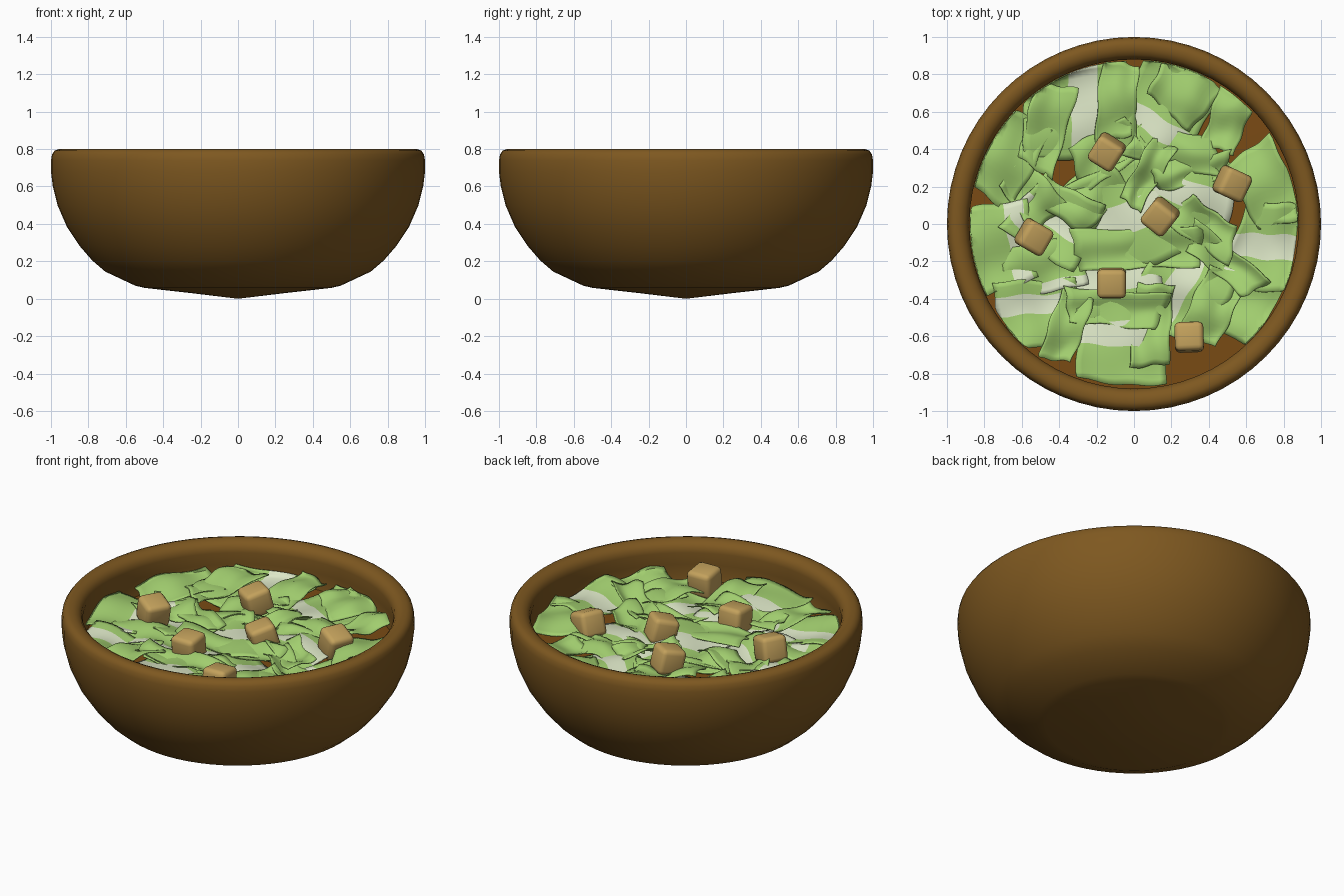
import bpy, bmesh, math, random
from mathutils import Matrix, Vector

if "Cube" in bpy.data.objects:
    bpy.data.objects.remove(bpy.data.objects["Cube"])

random.seed(11)


def material(name, rgb):
    def lin(c):
        c /= 255
        return c / 12.92 if c <= 0.04045 else ((c + 0.055) / 1.055) ** 2.4
    m = bpy.data.materials.new(name)
    m.diffuse_color = (*[lin(c) for c in rgb], 1)
    m.use_nodes = True
    m.node_tree.nodes["Principled BSDF"].inputs["Base Color"].default_value = m.diffuse_color
    return m


WOOD = material("brown wood", (126, 88, 32))
BASE = material("reddish brown filling", (122, 75, 20))
GREEN = material("lettuce green", (163, 208, 112))
WHITE = material("pale rib", (220, 230, 198))
BREAD = material("toasted bread", (195, 161, 92))


def finish(name, bm, mats, angle=40):
    me = bpy.data.meshes.new(name)
    bm.to_mesh(me)
    bm.free()
    ob = bpy.data.objects.new(name, me)
    bpy.context.collection.objects.link(ob)
    for m in mats:
        me.materials.append(m)
    bpy.ops.object.select_all(action='DESELECT')
    ob.select_set(True)
    bpy.context.view_layer.objects.active = ob
    bpy.ops.object.shade_smooth_by_angle(angle=math.radians(angle))
    return ob


def lathe(name, profile, mat, n=64):
    bm = bmesh.new()
    vs = [bm.verts.new((r, 0, z)) for r, z in profile]
    es = [bm.edges.new(p) for p in zip(vs, vs[1:])]
    bmesh.ops.spin(bm, geom=vs + es, cent=(0, 0, 0), axis=(0, 0, 1),
                   angle=2 * math.pi, steps=n, use_merge=True)
    bmesh.ops.remove_doubles(bm, verts=bm.verts, dist=0.0005)
    bmesh.ops.recalc_face_normals(bm, faces=bm.faces)
    return finish(name, bm, [mat], 50)


# bowl: outside, rounded rim, then slightly undercut inside wall
lathe("bowl", [(0, 0), (0.25, 0.03), (0.5, 0.058), (0.55, 0.07), (0.71, 0.145),
               (0.78, 0.205), (0.845, 0.28), (0.915, 0.385), (0.965, 0.5),
               (0.99, 0.6), (1, 0.68), (1, 0.74), (0.994, 0.772), (0.98, 0.792),
               (0.957, 0.8), (0.93, 0.798), (0.905, 0.787), (0.887, 0.765),
               (0.88, 0.735), (0.888, 0.66), (0.888, 0.55), (0.84, 0.4),
               (0.74, 0.28), (0.6, 0.19), (0.45, 0.14), (0, 0.11)], WOOD)
# filling under the leaves
lathe("filling", [(0, 0.57), (0.5, 0.565), (0.887, 0.557), (0.86, 0.5), (0, 0.5)], BASE)


def leaf(name, x, y, deg, length, width, rib, z, wave):
    """Wavy leaf scrap; the pale rib runs along its length at height rib (-1..1)."""
    nu, nv = 14, 14
    bm = bmesh.new()
    p1, p2, p3 = [random.uniform(0, 6.28) for _ in range(3)]
    taper = random.uniform(-0.2, 0.2)
    skew = random.uniform(-0.15, 0.15)
    curl = random.uniform(-0.3, 0.5) * wave
    rot = Matrix.Rotation(math.radians(deg), 3, 'Z')
    rows = []
    for j in range(nv + 1):
        v = 2 * j / nv - 1
        row = []
        for i in range(nu + 1):
            u = 2 * i / nu - 1
            px = u * length / 2 * (1 + taper * v) + skew * v * width / 2
            py = v * width / 2 * (1 + 0.05 * math.sin(2.5 * u + p1))
            px += 0.006 * math.sin(5 * v + p2)
            py += 0.006 * math.sin(6 * u + p3)
            p = rot @ Vector((px, py, 0)) + Vector((x, y, 0))
            r = math.hypot(p.x, p.y)
            p.z = (z + wave * 0.55 * math.sin(3.6 * u + p1 + 0.8 * v)
                   + wave * 0.4 * math.sin(3 * v + p2 - u) + curl * v * v
                   + 0.07 * max(0, r - 0.55))
            if r > 0.872:   # stay inside the wall and ride up it
                p.x *= 0.872 / r
                p.y *= 0.872 / r
                p.z += 0.2 * (r - 0.872)
            row.append(bm.verts.new(p))
        rows.append(row)
    for j in range(nv):
        for i in range(nu):
            f = bm.faces.new((rows[j][i], rows[j][i + 1], rows[j + 1][i + 1], rows[j + 1][i]))
            f.material_index = int(abs((2 * j + 1) / nv - 1 - rib) < 0.26)
    ob = finish(name, bm, [GREEN, WHITE], 60)
    sol = ob.modifiers.new("thickness", 'SOLIDIFY')
    sol.thickness = 0.006


# x, y, angle, length, width, rib position (9 = all green)
outer = [(-0.30, 0.60, 95, 0.50, 0.58, -0.15), (0.17, 0.60, -32, 0.42, 0.50, -0.35),
         (0.70, -0.12, -4, 0.36, 0.46, 0.0), (0.56, -0.43, 65, 0.34, 0.42, 0.5),
         (-0.06, -0.62, -3, 0.48, 0.46, 0.15), (-0.52, -0.48, 5, 0.42, 0.36, 0.3),
         (-0.72, -0.12, 100, 0.46, 0.36, -0.6), (-0.68, 0.36, 62, 0.48, 0.30, 9),
         (-0.47, 0.52, 75, 0.46, 0.22, 9), (0.50, 0.55, 70, 0.32, 0.20, 9),
         (0.26, 0.71, -40, 0.34, 0.28, 9), (0.70, 0.20, 115, 0.44, 0.28, 9),
         (-0.36, -0.55, 70, 0.38, 0.18, 9), (-0.09, 0.66, 85, 0.42, 0.20, 9)]
inner = [(0.0, 0.05, 20, 0.60, 0.55, 0.0), (0.27, 0.17, -20, 0.54, 0.46, 0.0),
         (0.25, -0.38, 60, 0.45, 0.45, 0.1), (-0.10, -0.32, 5, 0.50, 0.40, 0.1),
         (-0.42, 0.02, -30, 0.42, 0.38, 0.0), (-0.48, -0.23, 10, 0.44, 0.26, -0.8),
         (-0.55, 0.16, -50, 0.34, 0.22, 9), (-0.24, 0.15, 40, 0.40, 0.26, 9),
         (-0.15, 0.38, 30, 0.38, 0.24, 9), (0.22, 0.40, -12, 0.48, 0.19, 9),
         (0.30, 0.28, 10, 0.40, 0.15, 9), (0.38, -0.02, -35, 0.36, 0.20, 9),
         (0.02, -0.13, 2, 0.68, 0.22, 9), (0.42, -0.44, 65, 0.38, 0.22, 9),
         (0.48, -0.20, -40, 0.46, 0.16, 9), (-0.10, -0.45, -5, 0.52, 0.19, 9),
         (0.10, -0.54, 85, 0.44, 0.20, 9), (0.07, 0.27, 60, 0.38, 0.14, 9)]

for group, title, wave in ((outer, "outer_leaf", 0.028), (inner, "inner_leaf", 0.034)):
    for k, (x, y, a, l, w, rib) in enumerate(group):
        z = 0.595 + 0.036 * k / len(group)
        leaf(f"{title}_{k + 1}", x, y, a, l, w, rib, z, wave)

# croutons: x, y, z, turn, tilt
croutons = [(-0.145, 0.385, 0.667, -32, 14), (0.525, 0.215, 0.645, 65, 18),
            (0.14, 0.04, 0.65, -38, 16), (-0.535, -0.07, 0.667, 60, 14),
            (-0.12, -0.315, 0.65, 0, 6), (0.295, -0.605, 0.662, 2, -6)]
for k, (x, y, z, turn, tilt) in enumerate(croutons):
    bm = bmesh.new()
    bmesh.ops.create_cube(bm, size=0.155)
    bmesh.ops.bevel(bm, geom=bm.edges[:], offset=0.028, segments=3, profile=0.5, affect='EDGES')
    m = (Matrix.Translation((x, y, z)) @ Matrix.Rotation(math.radians(turn), 4, 'Z')
         @ Matrix.Rotation(math.radians(tilt), 4, 'X'))
    bm.transform(m)
    finish(f"crouton_{k + 1}", bm, [BREAD], 60)
